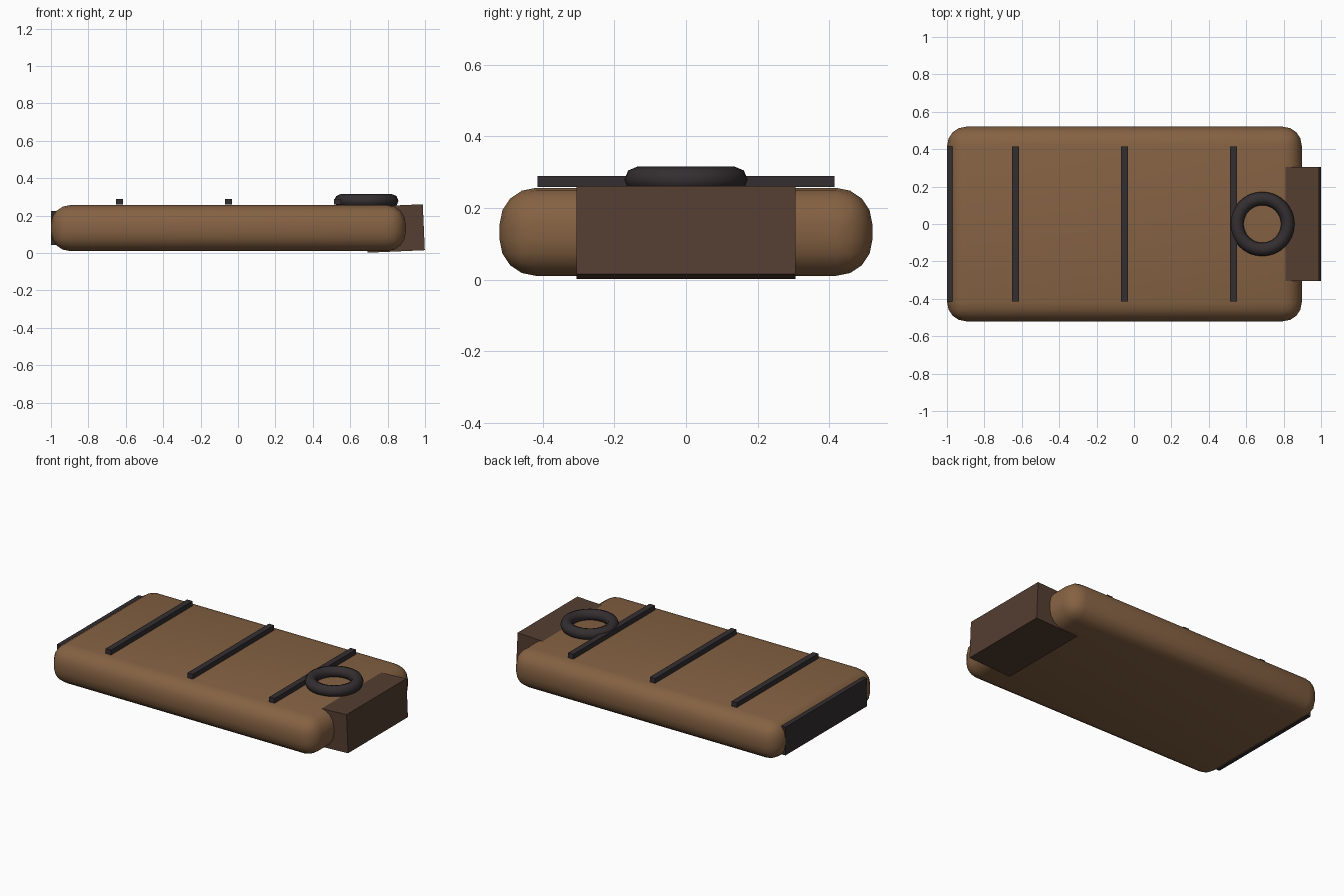
import bpy
from math import radians

if "Cube" in bpy.data.objects:
    bpy.data.objects.remove(bpy.data.objects["Cube"])


def material(name, rgb):
    m = bpy.data.materials.new(name)
    m.diffuse_color = (*rgb, 1.0)
    m.use_nodes = True
    m.node_tree.nodes["Principled BSDF"].inputs["Base Color"].default_value = m.diffuse_color
    return m


TAN = material("tan brown", (0.235, 0.122, 0.056))
BROWN = material("dark brown", (0.089, 0.048, 0.031))
BLACK = material("warm black", (0.034, 0.027, 0.030))


def box(name, centre, size, mat, tilt=0.0):
    bpy.ops.mesh.primitive_cube_add(size=1, location=centre)
    ob = bpy.context.object
    ob.name = name
    ob.scale = size
    bpy.ops.object.transform_apply(location=False, rotation=False, scale=True)
    ob.rotation_euler.y = tilt
    ob.data.materials.append(mat)
    return ob


# Cushioned main body with rounded edges
body = box("body", (-0.051, 0, 0.133), (1.896, 1.04, 0.245), TAN)
bevel = body.modifiers.new("rounding", 'BEVEL')
bevel.width = 0.1
bevel.segments = 4
bevel.limit_method = 'NONE'
bpy.ops.object.modifier_apply(modifier="rounding")
bpy.ops.object.shade_smooth_by_angle(angle=radians(35))

# Slightly tilted end block
box("end_block", (0.84, 0, 0.131), (0.307, 0.61, 0.246), BROWN, radians(-2.5))

# Cross straps on top
for i, x in enumerate((-0.634, -0.051, 0.532)):
    box(f"strap_{i + 1}", (x, 0, 0.274), (0.038, 0.83, 0.031), BLACK)

# Plate on the left end
box("end_plate", (-0.985, 0, 0.134), (0.03, 0.83, 0.182), BLACK)

# Ring lying on top
bpy.ops.mesh.primitive_torus_add(location=(0.686, 0, 0.279), major_radius=0.136,
                                 minor_radius=0.036, major_segments=32,
                                 minor_segments=8)
ring = bpy.context.object
ring.name = "ring"
ring.data.materials.append(BLACK)
bpy.ops.object.shade_smooth_by_angle(angle=radians(60))
